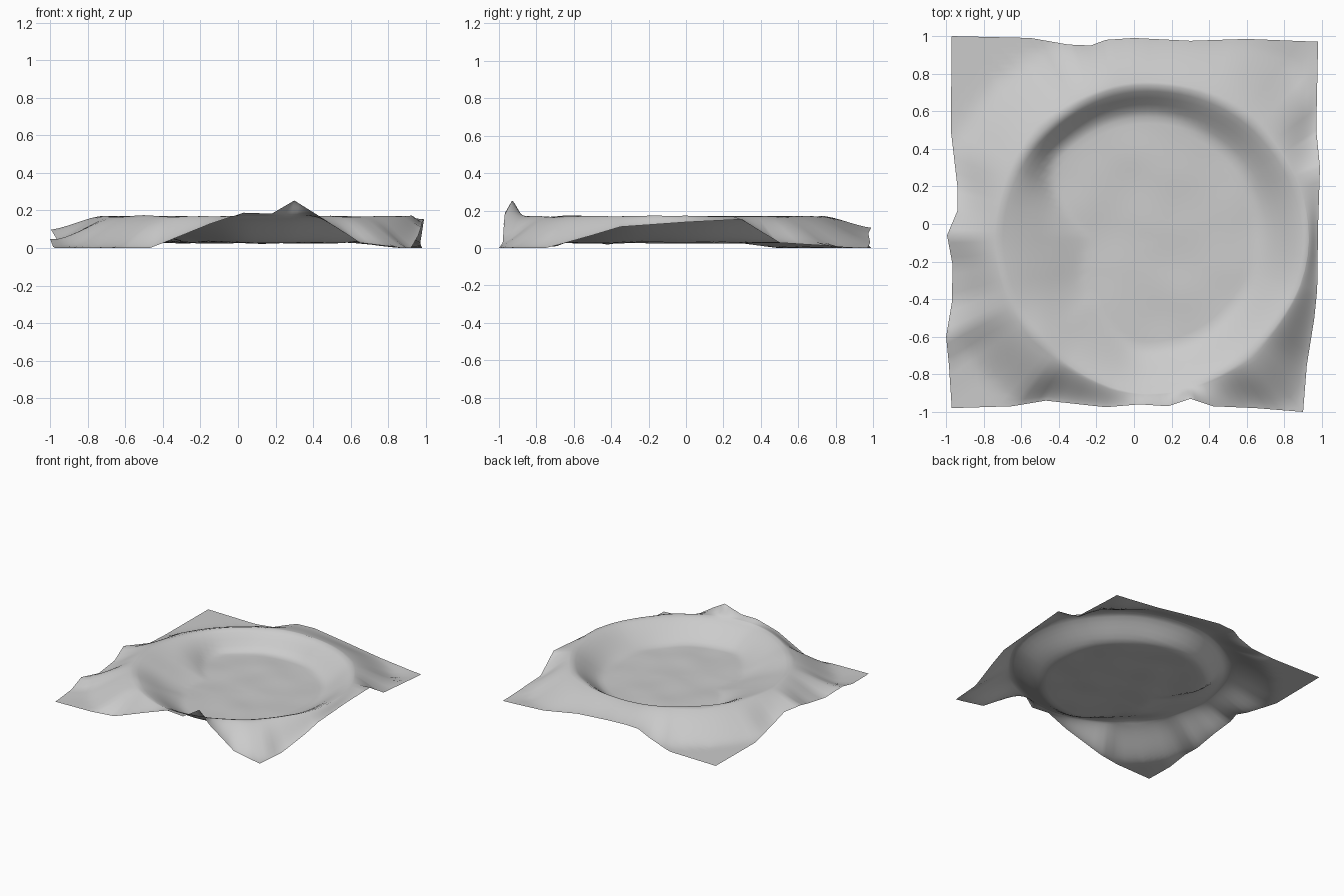
import bpy, bmesh, math
from mathutils import Vector, noise

if "Cube" in bpy.data.objects:
    bpy.data.objects.remove(bpy.data.objects["Cube"])

# Hem of the cloth, counter-clockwise from the front left corner
HEM = [(-.97, -.98, 0), (-.65, -.97, 0), (-.47, -.94, 0), (-.15, -.975, .13),
       (.03, -.96, .19), (.18, -.97, .185), (.3, -.93, .255), (.42, -.97, .18),
       (.65, -.98, .03), (.9, -1, 0),
       (.92, -.75, 0), (.96, -.5, .07), (.975, -.35, .115), (.98, 0, .14),
       (.99, .3, .155), (.98, .4, .09), (.97, .5, .03), (.98, .97, 0),
       (.6, .985, .03), (.3, .975, .08), (0, .99, .11), (-.15, .98, .11),
       (-.23, .95, .09), (-.35, .955, .04), (-.55, .99, 0), (-.97, 1, 0),
       (-.975, .5, 0), (-.94, .2, .04), (-.94, .07, .08), (-.995, -.06, .1),
       (-.965, -.22, .05), (-.97, -.42, .02), (-1, -.6, .05), (-.985, -.75, .01)]
CENTRE = Vector((.07, -.08))
# Around the rim every 45 degrees from +x: rim radius, floor radius
RIM = [(.86, .58), (.84, .62), (.82, .66), (.80, .66),
       (.80, .32), (.78, .42), (.82, .58), (.82, .58)]
RIM_Z, FLOOR_Z = .172, .03
INNER, OUTER, SUB = 24, 16, 4


def ease(t):
    t = min(max(t, 0), 1)
    return t * t * (3 - 2 * t)


def rim_at(angle):
    f = (angle / (math.pi / 4)) % 8
    i = int(f) % 8
    t = ease(f - int(f))
    return [a + (b - a) * t for a, b in zip(RIM[i], RIM[(i + 1) % 8])]


# Cloth height along one spoke, at distance r from the centre
def height(r, rim, floor, edge_r, edge_z, wobble):
    if r <= rim:
        t = min(max((r - floor) / (rim - floor), 0), 1)
        return FLOOR_Z + (RIM_Z - FLOOR_Z) * (.5 * ease(t) + .5 * t) + wobble
    t = min((r - rim) / max(min(edge_r - rim, .36), .03), 1)
    return RIM_Z + (edge_z - RIM_Z) * (.5 * ease(t) + .5 * t)


# Spokes from the middle of the hollow, over the rim, to the hem
bm = bmesh.new()
hub = bm.verts.new((CENTRE.x, CENTRE.y, FLOOR_Z))
spokes = []
for i, p in enumerate(HEM):
    a, b = Vector(p), Vector(HEM[(i + 1) % len(HEM)])
    for k in range(SUB):
        hem = a.lerp(b, k / SUB)
        d = hem.xy - CENTRE
        edge_r = d.length
        rim, floor = rim_at(math.atan2(d.y, d.x))
        rim = min(rim, edge_r - .04)
        floor = min(floor, rim - .1)
        radii = [rim * j / INNER for j in range(1, INNER + 1)]
        radii += [rim + (edge_r - rim) * j / OUTER for j in range(1, OUTER + 1)]
        row = []
        for r in radii:
            q = CENTRE + d * (r / edge_r)
            w = .008 * noise.noise(Vector((q.x * 4, q.y * 4, 0)))
            z = height(r, rim, floor, edge_r, hem.z, w)
            row.append(bm.verts.new((q.x, q.y, max(z, .002))))
        spokes.append(row)
for i, row in enumerate(spokes):
    nxt = spokes[(i + 1) % len(spokes)]
    bm.faces.new((hub, row[0], nxt[0]))
    for j in range(len(row) - 1):
        bm.faces.new((row[j], row[j + 1], nxt[j + 1], nxt[j]))
for f in bm.faces:
    f.smooth = True
zmin = min(v.co.z for v in bm.verts)
for v in bm.verts:
    v.co.z -= zmin
mesh = bpy.data.meshes.new("draped_cloth")
bm.to_mesh(mesh)
bm.free()
cloth = bpy.data.objects.new("draped_cloth", mesh)
bpy.context.collection.objects.link(cloth)
